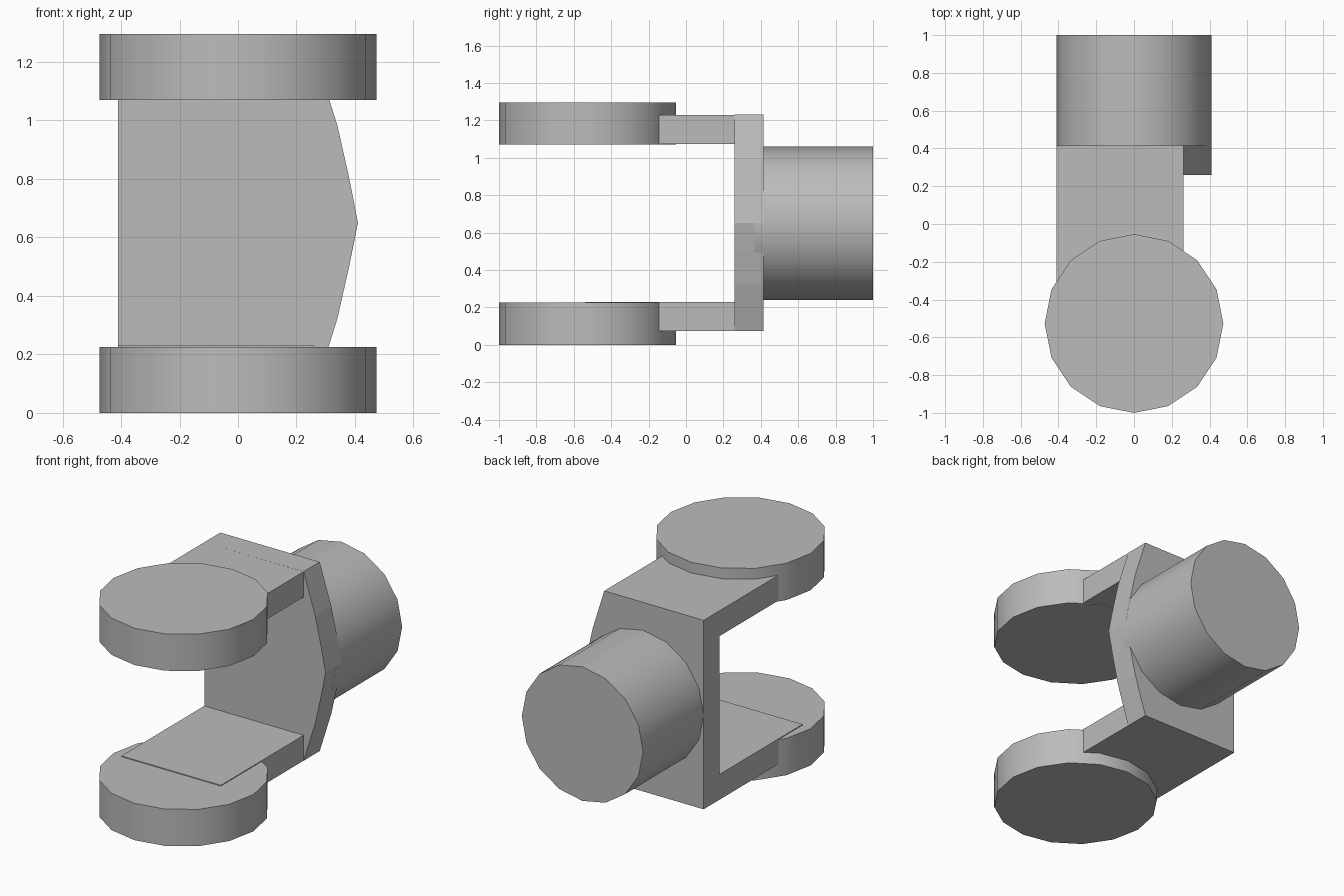
import bpy, bmesh, math
from mathutils import Matrix

cube = bpy.data.objects.get("Cube")
if cube:
    bpy.data.objects.remove(cube, do_unlink=True)

# Single grey finish
grey = bpy.data.materials.new("plain_grey")
grey.use_nodes = True
colour = (0.5, 0.5, 0.5, 1)
grey.diffuse_color = colour
grey.node_tree.nodes["Principled BSDF"].inputs["Base Color"].default_value = colour


def finish(name, bm, smooth=False):
    bmesh.ops.recalc_face_normals(bm, faces=bm.faces[:])
    mesh = bpy.data.meshes.new(name)
    bm.to_mesh(mesh)
    bm.free()
    obj = bpy.data.objects.new(name, mesh)
    bpy.context.collection.objects.link(obj)
    mesh.materials.append(grey)
    if smooth:
        bpy.ops.object.select_all(action='DESELECT')
        obj.select_set(True)
        bpy.context.view_layer.objects.active = obj
        bpy.ops.object.shade_smooth_by_angle(angle=math.radians(40))
    return obj


def cylinder(name, radius, depth, location, tilt=0):
    bm = bmesh.new()
    matrix = Matrix.Translation(location) @ Matrix.Rotation(tilt, 4, 'X')
    bmesh.ops.create_cone(bm, cap_ends=True, segments=16, radius1=radius,
                          radius2=radius, depth=depth, matrix=matrix)
    return finish(name, bm, smooth=True)


def extrude_y(name, outline, y0, y1):
    bm = bmesh.new()
    face = bm.faces.new([bm.verts.new((x, y0, z)) for x, z in outline])
    new = bmesh.ops.extrude_face_region(bm, geom=[face])["geom"]
    bmesh.ops.translate(bm, vec=(0, y1 - y0, 0),
                        verts=[v for v in new if isinstance(v, bmesh.types.BMVert)])
    return finish(name, bm)


left, inner = -0.41, 0.262
back, front = 0.415, 0.26
bottom, top = 0.075, 1.23

# Round pads and the flat arms that carry them
for level, pad_z, arm_z in (("lower", 0.1125, bottom), ("upper", 1.183, top - 0.155)):
    cylinder(level + "_pad", 0.473, 0.225, (0, -0.527, pad_z))
    extrude_y(level + "_arm", [(left, arm_z), (inner, arm_z),
                               (inner, arm_z + 0.155), (left, arm_z + 0.155)],
              -0.54, front + 0.01)

# Upright plate with a bowed side
mid = (bottom + top) / 2
bow = [(inner, 0.578), (0.34, 0.33), (0.379, 0.157)]
side = [(x, mid - dz) for x, dz in bow] + [(0.41, mid)]
side += [(x, mid + dz) for x, dz in reversed(bow)]
extrude_y("back_plate", [(left, bottom)] + side + [(left, top)], front, back)

# Round boss behind the plate
cylinder("rear_boss", 0.41, 1 - back + 0.05, (0, (1 + back - 0.05) / 2, 0.65), math.pi / 2)
